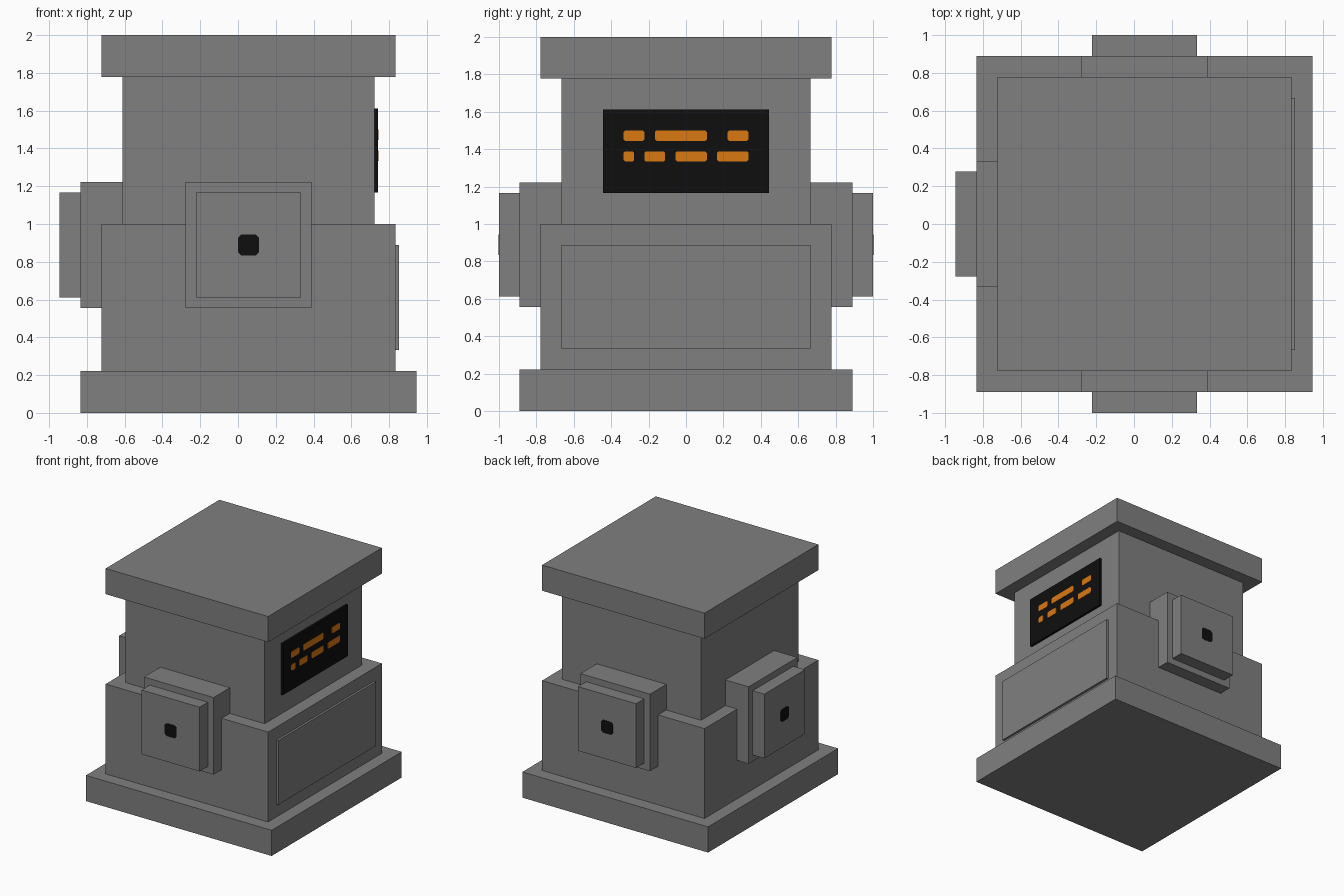
import bpy
import bmesh
import math
from mathutils import Matrix, Vector

U = 1 / 18                      # design unit
CENTRE = Vector((U, 0, 0))      # axis of the main stack

if "Cube" in bpy.data.objects:
    bpy.data.objects.remove(bpy.data.objects["Cube"], do_unlink=True)


def material(name, rgb):
    m = bpy.data.materials.new(name)
    m.use_nodes = True
    m.diffuse_color = (*rgb, 1)
    bsdf = m.node_tree.nodes["Principled BSDF"]
    bsdf.inputs["Base Color"].default_value = (*rgb, 1)
    bsdf.inputs["Roughness"].default_value = 0.8
    return m


GREY = material("casing grey", (0.214, 0.214, 0.214))
BLACK = material("screen black", (0.0045, 0.0045, 0.0045))
ORANGE = material("display orange", (0.70, 0.19, 0.006))


def slab(name, mat, w, z, d, turn=0, chamfer=0):
    """Extruded plate: w = sideways range, z = height range,
    d = range outward from the stack axis, in units; turn 0 faces front."""
    (w0, w1), (z0, z1), (d0, d1) = w, z, d
    c = chamfer
    if c:
        outline = [(w0 + c, z0), (w1 - c, z0), (w1, z0 + c), (w1, z1 - c),
                   (w1 - c, z1), (w0 + c, z1), (w0, z1 - c), (w0, z0 + c)]
    else:
        outline = [(w0, z0), (w1, z0), (w1, z1), (w0, z1)]
    bm = bmesh.new()
    face = bm.faces.new([bm.verts.new((a * U, -d0 * U, b * U)) for a, b in outline])
    new = bmesh.ops.extrude_face_region(bm, geom=[face])["geom"]
    bmesh.ops.translate(bm, vec=(0, (d0 - d1) * U, 0),
                        verts=[v for v in new if isinstance(v, bmesh.types.BMVert)])
    bmesh.ops.transform(bm, verts=bm.verts, matrix=Matrix.Translation(CENTRE)
                        @ Matrix.Rotation(math.radians(turn), 4, "Z"))
    bmesh.ops.recalc_face_normals(bm, faces=bm.faces)
    mesh = bpy.data.meshes.new(name)
    bm.to_mesh(mesh)
    bm.free()
    mesh.materials.append(mat)
    obj = bpy.data.objects.new(name, mesh)
    bpy.context.collection.objects.link(obj)
    return obj


# Main stack of square blocks: half width, bottom, top
for name, half, low, high in [("base", 16, 0, 4), ("lower_body", 14, 4, 18),
                              ("upper_body", 12, 18, 32), ("cap", 14, 32, 36)]:
    slab(name, GREY, (-half, half), (low, high), (-half, half))

# Stepped connectors on the front, back and right sides
for side, turn in [("front", 0), ("back", 180), ("right", -90)]:
    slab(side + "_connector_flange", GREY, (-6, 6), (10, 22), (12, 16), turn)
    slab(side + "_connector_plate", GREY, (-5, 5), (11, 21), (16, 18), turn)
    slab(side + "_connector_hole", BLACK, (-1, 1), (15, 17), (17.98, 18.03), turn, 0.3)

# Raised access panel and screen on the left side
slab("access_panel", GREY, (-12, 12), (6, 16), (14, 14.35), 90)
slab("screen", BLACK, (-8, 8), (21, 29), (12, 12.33), 90)

# Two rows of lit dashes on the screen
rows = [("upper", (26, 27), [(-6, -4), (-3, 2), (4, 6)]),
        ("lower", (24, 25), [(-6, -5), (-4, -2), (-1, 2), (3, 6)])]
for row, heights, dashes in rows:
    for i, span in enumerate(dashes, 1):
        slab(f"{row}_screen_dash_{i}", ORANGE, span, heights, (12.3, 12.37), 90, 0.15)
